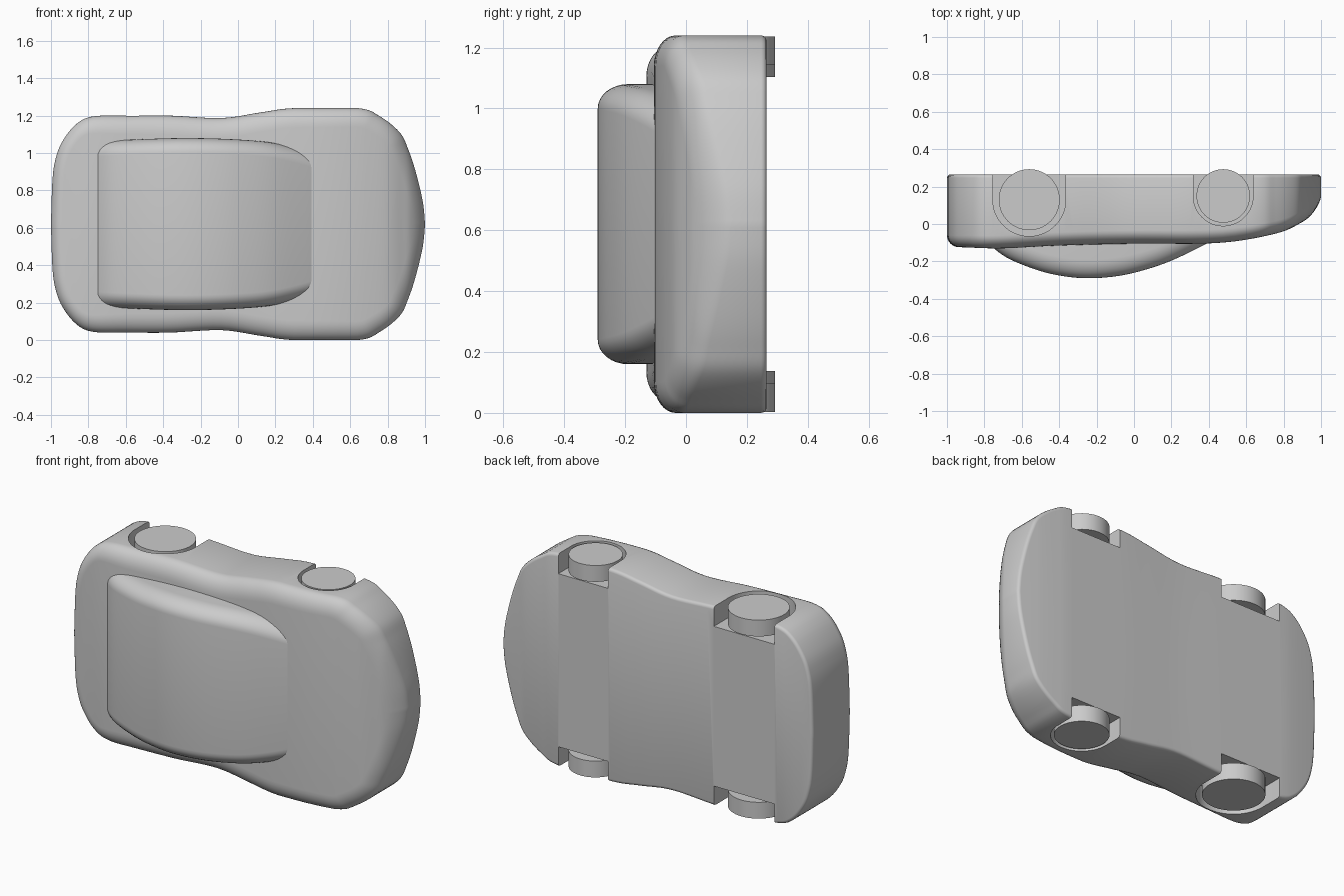
import bpy, bmesh
from math import sin, cos, pi, hypot
from mathutils import Matrix

if "Cube" in bpy.data.objects:
    bpy.data.objects.remove(bpy.data.objects["Cube"])

MID = 0.62  # mirror plane of the car (it lies on its side)


def curve(pts, steps):
    """Smooth (Catmull-Rom) path through 2D points."""
    out = []
    for i in range(len(pts) - 1):
        p0, p1 = pts[max(i - 1, 0)], pts[i]
        p2, p3 = pts[i + 1], pts[min(i + 2, len(pts) - 1)]
        for s in range(steps):
            t = s / steps
            out.append(tuple(0.5 * (2 * b + (c - a) * t + (2 * a - 5 * b + 4 * c - d) * t * t
                                    + (3 * b - a - 3 * c + d) * t ** 3)
                             for a, b, c, d in zip(p0, p1, p2, p3)))
    return out + [pts[-1]]


def lookup(pts):
    """Function y(x) along a smooth path."""
    path = curve(pts, 12)

    def f(x):
        if x <= path[0][0]:
            return path[0][1]
        for (x0, y0), (x1, y1) in zip(path, path[1:]):
            if x <= x1:
                return y0 + (y1 - y0) * (x - x0) / max(x1 - x0, 1e-9)
        return path[-1][1]
    return f


def finish(bm, name):
    bmesh.ops.recalc_face_normals(bm, faces=bm.faces)
    me = bpy.data.meshes.new(name)
    bm.to_mesh(me)
    bm.free()
    ob = bpy.data.objects.new(name, me)
    bpy.context.collection.objects.link(ob)
    return ob


def activate(ob):
    bpy.ops.object.select_all(action='DESELECT')
    ob.select_set(True)
    bpy.context.view_layer.objects.active = ob


def smooth(ob, angle=0.6):
    activate(ob)
    bpy.ops.object.shade_smooth_by_angle(angle=angle)


def loft(name, halves, caps):
    """Skin half sections of (x, y, half width), mirrored about MID."""
    bm = bmesh.new()
    rows = []
    for h in halves:
        ring = [(x, y, MID + w) for x, y, w in h] + [(x, y, MID - w) for x, y, w in reversed(h)]
        rows.append([bm.verts.new(p) for p in ring])
    n = len(rows[0])
    for a, b in zip(rows, rows[1:]):
        for j in range(n):
            k = (j + 1) % n
            bm.faces.new((a[j], a[k], b[k], b[j]))
    if caps:
        bm.faces.new(rows[0])
        bm.faces.new(rows[-1])
    bmesh.ops.remove_doubles(bm, verts=bm.verts, dist=1e-5)
    bmesh.ops.dissolve_degenerate(bm, edges=bm.edges, dist=1e-5)
    return finish(bm, name)


# Body: outline seen from the roof, rounded shoulder, sloping bonnet, flat underside
outline = curve([(-1, 0), (-.992, .236), (-.975, .35), (-.94, .44), (-.87, .53), (-.78, .575),
                 (-.6, .58), (-.365, .58), (-.09, .567), (.12, .597), (.30, .62), (.64, .62),
                 (.76, .575), (.865, .49), (.91, .40), (.95, .28), (.988, .12), (1, 0)], 6)
top = lookup([(-1, -.12), (-.9, -.125), (-.7, -.13), (-.4, -.115), (0, -.105), (.35, -.105),
              (.56, -.09), (.78, -.045), (.89, .005), (.94, .04), (1, .10)])
inset = lookup([(-1, .06), (-.9, .07), (-.6, .1), (.65, .1), (1, .07)])
drop = lookup([(-1, .06), (-.6, .07), (.65, .07), (1, .05)])
BOTTOM, EDGE = 0.265, 0.018
halves = []
for i, (x, w) in enumerate(outline):
    w = min(w, MID)
    if i in (0, len(outline) - 1):
        nx, nw = (1, 0) if i == 0 else (-1, 0)
    else:
        (xa, wa), (xb, wb) = outline[i - 1], outline[i + 1]
        length = hypot(xb - xa, wb - wa)
        nx, nw = (wb - wa) / length, (xa - xb) / length
    half = []
    for k in range(4):
        a = k / 3 * pi / 2
        d = EDGE * (1 - sin(a))
        half.append((x + nx * d, BOTTOM - EDGE * (1 - cos(a)), max(w + nw * d, 0)))
    for k in range(9):
        a = k / 8 * pi / 2
        d = inset(x) * (1 - cos(a))
        px = x + nx * d
        half.append((px, top(px) + drop(x) * (1 - sin(a)), max(w + nw * d, 0)))
    halves.append(half)
body = loft("body", halves, False)

# Cabin: arched roof with rounded side edges, sunk into the body
roof = lookup([(-.86, -.03), (-.75, -.13), (-.66, -.19), (-.505, -.25), (-.37, -.28), (-.24, -.29),
               (-.1, -.28), (.03, -.253), (.19, -.20), (.37, -.115), (.47, -.06)])
width = lookup([(-.86, .435), (-.6, .45), (-.25, .46), (.1, .445), (.3, .41), (.47, .36)])
halves = []
for i in range(61):
    x = -.86 + 1.33 * i / 60
    half = [(x, 0.1, width(x))]
    for k in range(9):
        a = k / 8 * pi / 2
        half.append((x, roof(x) + .1 * (1 - sin(a)), width(x) - .08 * (1 - cos(a))))
    halves.append(half)
smooth(loft("cabin", halves, True))


# Wheels and wheel arches
def arch_cutter(cx, cy, r, z0, z1):
    bm = bmesh.new()
    prof = [(cx - r, .5)] + [(cx - r * cos(a), cy - r * sin(a))
                             for a in (pi * k / 32 for k in range(33))] + [(cx + r, .5)]
    f = bm.faces.new([bm.verts.new((x, y, z0)) for x, y in prof])
    ext = bmesh.ops.extrude_face_region(bm, geom=[f])["geom"]
    bmesh.ops.translate(bm, vec=(0, 0, z1 - z0), verts=[v for v in ext if isinstance(v, bmesh.types.BMVert)])
    return finish(bm, "arch_cutter")


def wheel(name, cx, cy, r, z):
    bm = bmesh.new()
    bmesh.ops.create_cone(bm, cap_ends=True, segments=56, radius1=r, radius2=r, depth=.095,
                          matrix=Matrix.Translation((cx, cy, z)))
    smooth(finish(bm, name))


# label, wheel x, wheel y, wheel radius, arch y, arch radius, outer face
for label, cx, cy, r, ay, ar, face in (("rear", -.56, .13, .163, .13, .195, .042),
                                       ("front", .477, .15, .143, .15, .16, .003)):
    for side, s in (("left", 1), ("right", -1)):
        wheel(f"{label}_{side}_wheel", cx, cy, r, MID - s * (MID - face - .0475))
        depth = face + .113
        cutter = arch_cutter(cx, ay, ar, MID - s * (MID - depth), MID - s * (MID + .2))
        mod = body.modifiers.new("arch", 'BOOLEAN')
        mod.operation, mod.object, mod.solver = 'DIFFERENCE', cutter, 'EXACT'
        activate(body)
        bpy.ops.object.modifier_apply(modifier=mod.name)
        bpy.data.objects.remove(cutter)
smooth(body)
